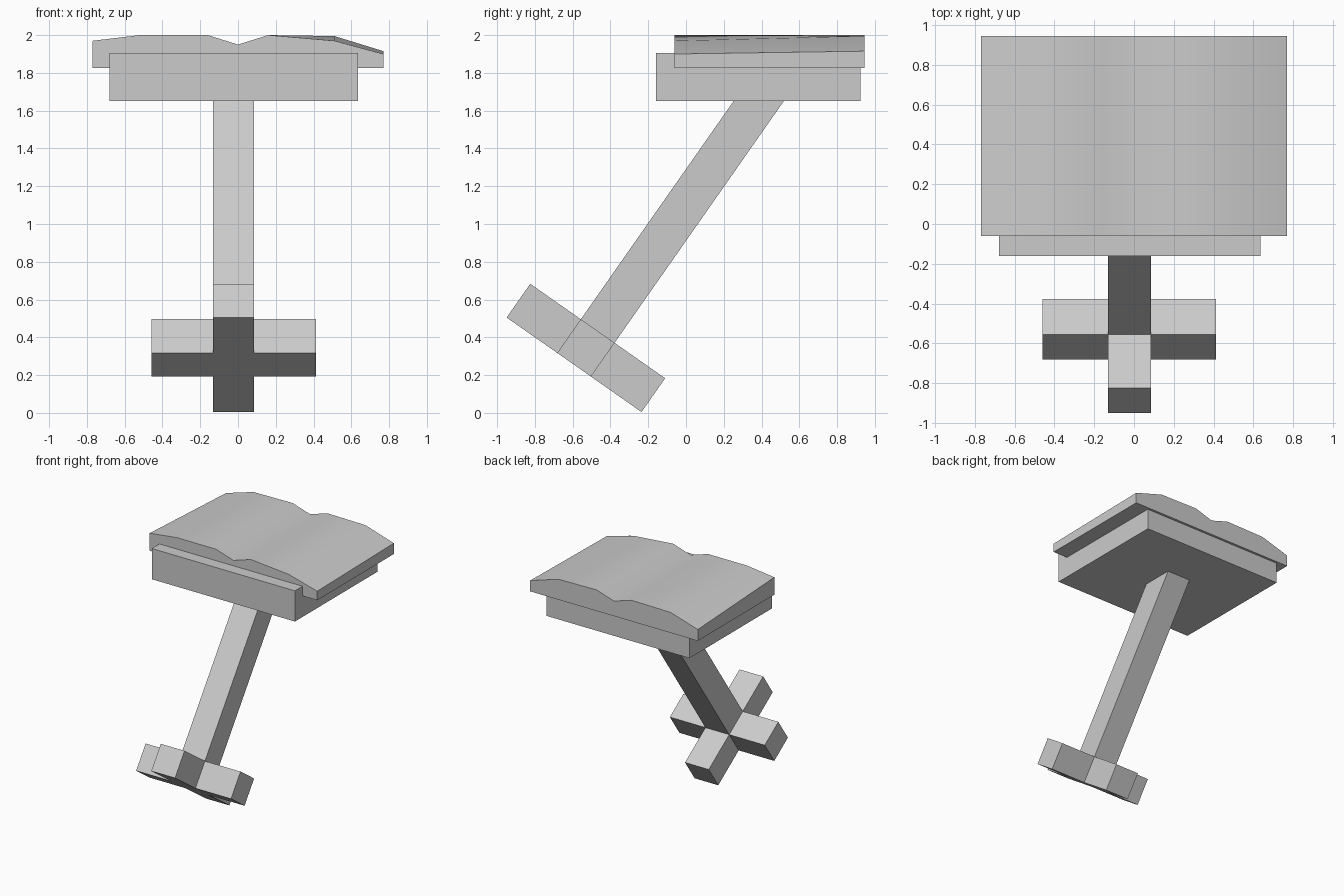
import bpy
import bmesh
import math
from mathutils import Matrix, Vector

cube = bpy.data.objects.get("Cube")
if cube:
    bpy.data.objects.remove(cube, do_unlink=True)

grey = bpy.data.materials.new("plain_grey")
grey.use_nodes = True
colour = (0.6, 0.6, 0.6, 1)
grey.diffuse_color = colour
grey.node_tree.nodes["Principled BSDF"].inputs["Base Color"].default_value = colour


def finish(name, bm):
    bmesh.ops.recalc_face_normals(bm, faces=bm.faces)
    mesh = bpy.data.meshes.new(name)
    bm.to_mesh(mesh)
    bm.free()
    mesh.materials.append(grey)
    obj = bpy.data.objects.new(name, mesh)
    bpy.context.collection.objects.link(obj)
    return obj


def box(name, low, high, frame=Matrix()):
    low, high = Vector(low), Vector(high)
    bm = bmesh.new()
    bmesh.ops.create_cube(bm, size=1)
    size = Matrix.Diagonal((*(high - low), 1))
    bm.transform(frame @ Matrix.Translation((low + high) / 2) @ size)
    return finish(name, bm)


# Leaning stand: post and cross-shaped foot share one tilted frame
tilt = Matrix.Translation((-0.023, -0.53, 0.344)) @ Matrix.Rotation(math.radians(-35), 4, 'X')
h = 0.109
reach = 0.436
box("post", (-h, -h, h), (h, h, 1.715), tilt)
box("foot_bar", (-h, -reach, -h), (h, reach, h), tilt)
box("foot_arm_left", (h, -h, -h), (reach, h, h), tilt)
box("foot_arm_right", (-reach, -h, -h), (-h, h, h), tilt)

# Tray under the book
box("tray", (-0.68, -0.16, 1.65), (0.635, 0.925, 1.905))

# Open book: page profile lofted from front to back, warped at the corners
xs = [-0.77, -0.52, -0.16, 0, 0.16, 0.51, 0.77]
front_z = [1.97, 2.0, 2.0, 1.95, 2.0, 1.97, 1.9]
back_z = [1.92, 1.995, 2.0, 1.95, 2.0, 1.995, 1.915]
bm = bmesh.new()
rings = []
for y, heights in ((-0.06, front_z), (0.945, back_z)):
    points = list(zip(xs, heights)) + [(xs[-1], 1.825), (xs[0], 1.825)]
    rings.append([bm.verts.new((x, y, z)) for x, z in points])
    bm.faces.new(rings[-1])
front, back = rings
for i in range(len(front)):
    j = (i + 1) % len(front)
    bm.faces.new((front[i], front[j], back[j], back[i]))
book = finish("open_book", bm)

# Soft pages with crisp borders
bpy.ops.object.select_all(action='DESELECT')
book.select_set(True)
bpy.context.view_layer.objects.active = book
bpy.ops.object.shade_smooth_by_angle(angle=math.radians(45))
